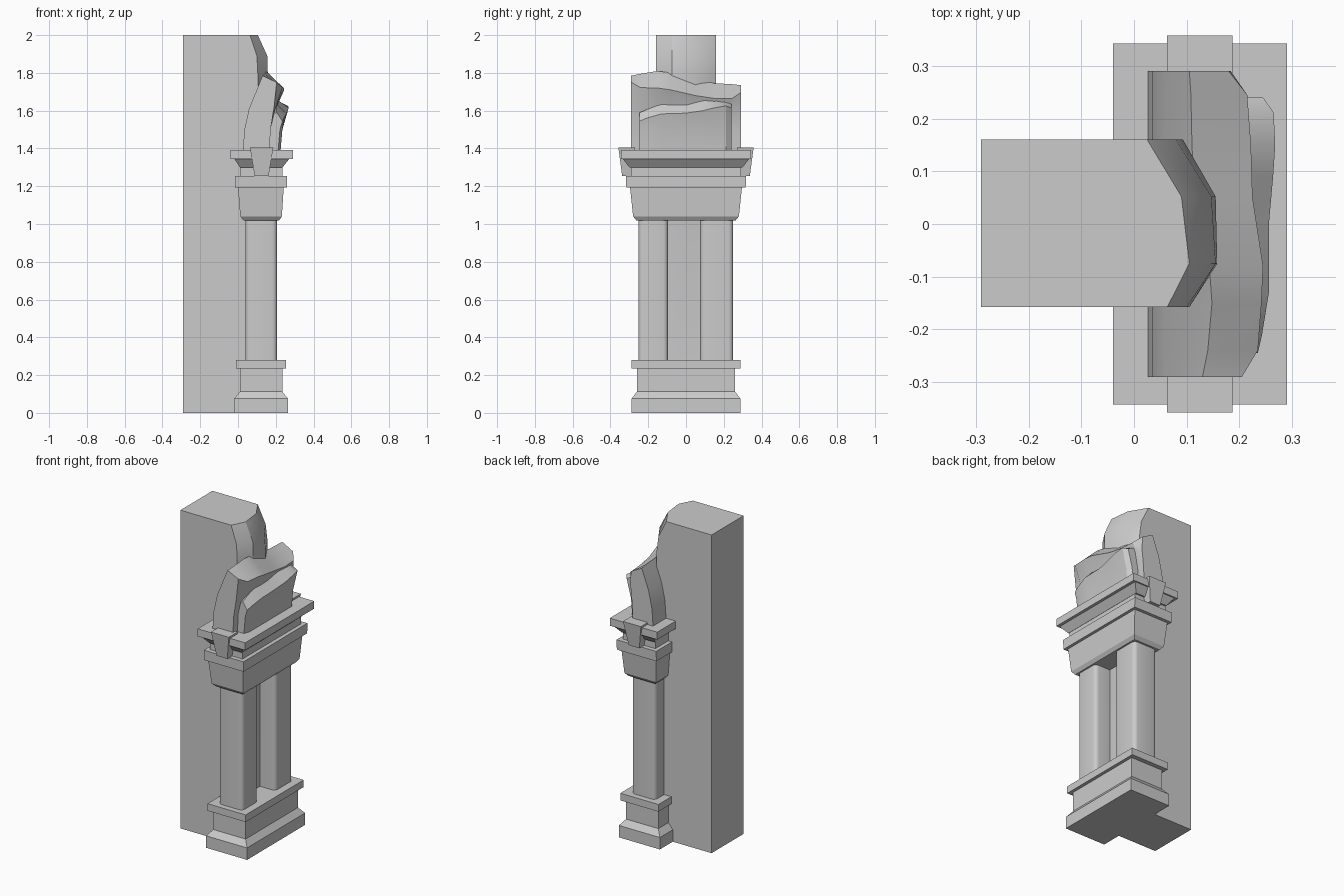
import bpy, bmesh
from math import radians

cube = bpy.data.objects.get("Cube")
if cube:
    bpy.data.objects.remove(cube)

stone = bpy.data.materials.new("grey stone")
stone.use_nodes = True
GREY = (0.6, 0.6, 0.6, 1)
stone.diffuse_color = GREY
stone.node_tree.nodes["Principled BSDF"].inputs["Base Color"].default_value = GREY


def loft(name, rings, smooth=None):
    """Skin a list of equal-length point rings and cap both ends."""
    bm = bmesh.new()
    rows = [[bm.verts.new(p) for p in ring] for ring in rings]
    n = len(rows[0])
    for a, b in zip(rows, rows[1:]):
        for i in range(n):
            j = (i + 1) % n
            bm.faces.new((a[i], a[j], b[j], b[i]))
    bm.faces.new(rows[0][::-1])
    bm.faces.new(rows[-1])
    bmesh.ops.recalc_face_normals(bm, faces=bm.faces)
    mesh = bpy.data.meshes.new(name)
    bm.to_mesh(mesh)
    bm.free()
    mesh.materials.append(stone)
    obj = bpy.data.objects.new(name, mesh)
    bpy.context.collection.objects.link(obj)
    if smooth:
        bpy.ops.object.select_all(action="DESELECT")
        obj.select_set(True)
        bpy.context.view_layer.objects.active = obj
        bpy.ops.object.shade_smooth_by_angle(angle=radians(smooth))
    return obj


def rect(z, x0, x1, y0, y1):
    return [(x0, y0, z), (x1, y0, z), (x1, y1, z), (x0, y1, z)]


def moulding(name, steps):
    """Stack of rectangles given as (z, back x, front x, half width)."""
    loft(name, [rect(z, x0, x1, -h, h) for z, x0, x1, h in steps])


# Wall pier with a broken upper front
def pier_ring(z, front):
    ys = (-0.158, -0.075, 0.052, 0.16)
    return [(-0.29, 0.16, z), (-0.29, -0.158, z)] + [(x, y, z) for x, y in zip(front, ys)]


flat = (0.1,) * 4
broken = (0.105, 0.158, 0.155, 0.093)
loft("wall_pier", [
    pier_ring(0, flat), pier_ring(1.42, flat), pier_ring(1.6, broken),
    pier_ring(1.79, broken),
    pier_ring(1.89, (0.1, 0.155, 0.147, 0.08)),
    pier_ring(2, (0.063, 0.105, 0.09, 0.025))], 30)

# Pedestal with plinth, die and cap
moulding("pedestal", [
    (0, -0.02, 0.265, 0.288), (0.075, -0.02, 0.265, 0.288),
    (0.112, 0.01, 0.235, 0.26), (0.235, 0.01, 0.235, 0.26),
    (0.235, -0.01, 0.255, 0.288), (0.28, -0.01, 0.255, 0.288)])

# Paired shafts with rounded corners
for side, y0, y1 in (("right", -0.252, -0.095), ("left", 0.075, 0.25)):
    shaft = loft(side + "_shaft", [rect(z, 0.04, 0.207, y0, y1) for z in (0.27, 1.03)])
    bm = bmesh.new()
    bm.from_mesh(shaft.data)
    uprights = [e for e in bm.edges if abs(e.verts[0].co.z - e.verts[1].co.z) > 0.5]
    bmesh.ops.bevel(bm, geom=uprights, offset=0.025, segments=4, profile=0.5, affect="EDGES")
    bm.to_mesh(shaft.data)
    bm.free()
    bpy.context.view_layer.objects.active = shaft
    bpy.ops.object.select_all(action="DESELECT")
    shaft.select_set(True)
    bpy.ops.object.shade_smooth_by_angle(angle=radians(40))

# Capital and cornice
moulding("capital", [
    (1.018, 0.03, 0.217, 0.262), (1.04, 0.012, 0.232, 0.28),
    (1.192, 0, 0.242, 0.296), (1.192, -0.015, 0.26, 0.316),
    (1.255, -0.015, 0.26, 0.318), (1.255, 0.01, 0.235, 0.29),
    (1.3, 0.01, 0.235, 0.29), (1.3, 0.01, 0.236, 0.3),
    (1.345, -0.02, 0.272, 0.335), (1.345, -0.04, 0.29, 0.343),
    (1.392, -0.04, 0.29, 0.343)])

# Wedge blocks at both ends of the cornice
for side, s in (("right", -1), ("left", 1)):
    loft(side + "_wedge", [
        rect(1.255, 0.088, 0.162, s * 0.27, s * 0.338),
        rect(1.405, 0.063, 0.187, s * 0.27, s * 0.358)])

# Broken arch springer: y, back top x and z, front top x and z
arch_breaks = [
    (-0.29, 0.13, 1.785, 0.205, 1.75), (-0.24, 0.14, 1.795, 0.235, 1.722),
    (-0.15, 0.148, 1.81, 0.242, 1.72), (-0.08, 0.143, 1.8, 0.245, 1.71),
    (0.05, 0.115, 1.77, 0.225, 1.68), (0.15, 0.11, 1.745, 0.222, 1.665),
    (0.245, 0.108, 1.74, 0.215, 1.665), (0.29, 0.105, 1.735, 0.18, 1.695)]
loft("arch_springer", [
    [(x, y, z) for x, z in (
        (0.026, 1.385), (0.034, 1.5), (0.058, 1.61), (bx, bz), (fx, fz),
        (0.75 * 0.185 + 0.25 * fx, 1.61), (0.172, 1.5), (0.168, 1.385))]
    for y, bx, bz, fx, fz in arch_breaks], 30)

# Broken inner rib: y, back top z, front top x and z, forward reach of the face
rib_breaks = [
    (-0.245, 1.59, 0.235, 1.545, 0.222), (-0.21, 1.605, 0.243, 1.56, 0.235),
    (-0.13, 1.635, 0.256, 1.583, 0.235), (0, 1.63, 0.256, 1.587, 0.235),
    (0.09, 1.66, 0.264, 1.6, 0.235), (0.15, 1.655, 0.268, 1.615, 0.235),
    (0.212, 1.645, 0.265, 1.625, 0.235), (0.24, 1.635, 0.245, 1.615, 0.215)]
loft("inner_rib", [
    [(x, y, z) for x, z in (
        (0.1, 1.385), (0.1, 1.56), (0.205, bz), (fx, fz), (reach, 1.5), (reach - 0.01, 1.385))]
    for y, bz, fx, fz, reach in rib_breaks], 25)
